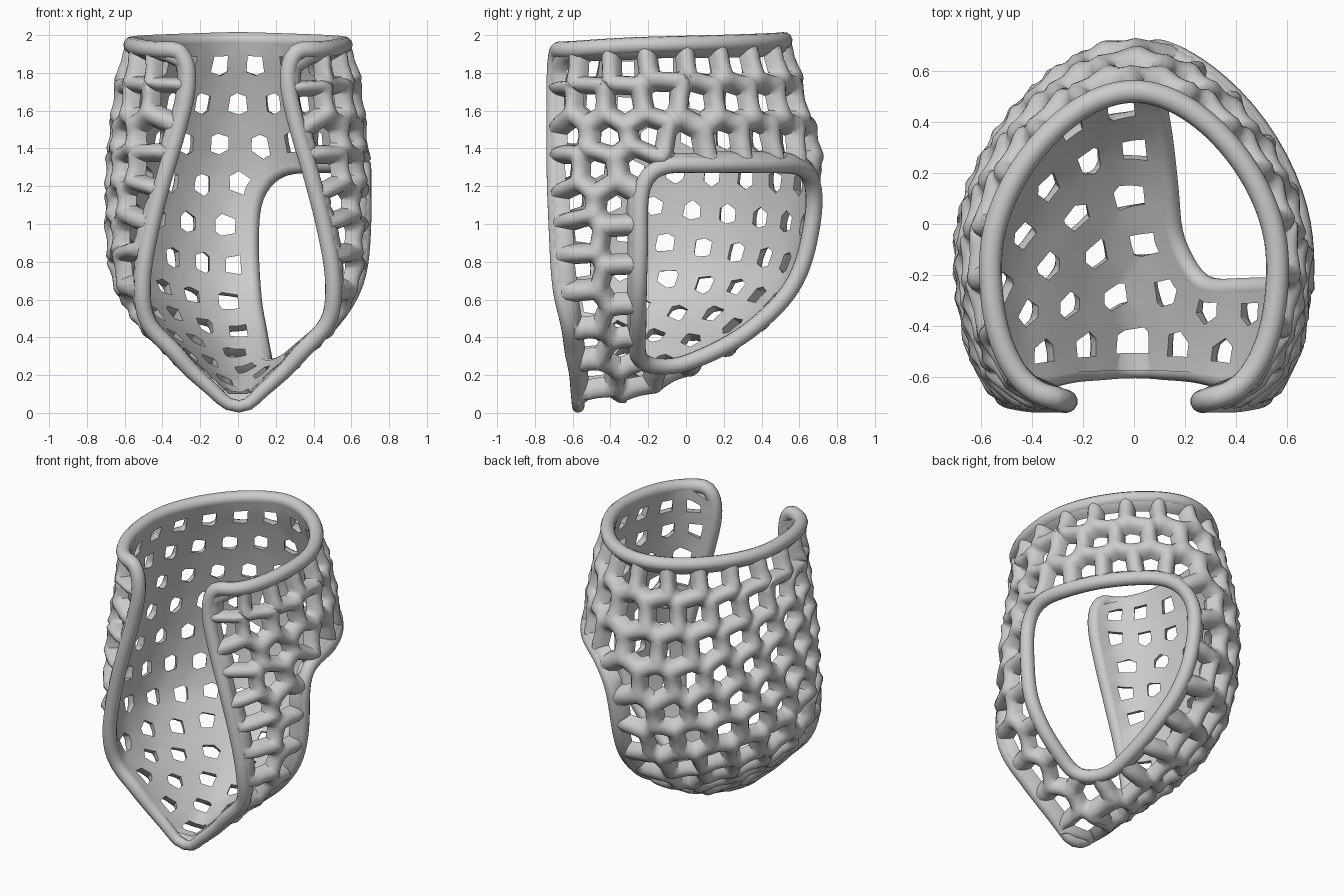
import bpy, bmesh, math
from mathutils import Vector, kdtree

if "Cube" in bpy.data.objects:
    bpy.data.objects.remove(bpy.data.objects["Cube"])

# Section levels of the inner wall: z, half width, y of widest point, y of back, x and y of front edge
LEVELS = [(0.05, 0.00, -.565, -.56, 0.00, -.57), (0.15, 0.10, -.55, -.28, .10, -.575),
          (0.25, 0.21, -.52, -.03, .21, -.58), (0.36, 0.32, -.48, .19, .31, -.59),
          (0.50, 0.46, -.35, .37, .44, -.61), (0.70, 0.58, -.20, .54, .48, -.63),
          (0.95, 0.62, -.12, .62, .45, -.64), (1.25, 0.62, -.12, .65, .38, -.65),
          (1.50, 0.60, -.13, .61, .31, -.65), (1.75, 0.57, -.15, .54, .26, -.65),
          (1.90, 0.53, -.15, .49, .29, -.64), (2.00, 0.50, -.15, .47, .42, -.60)]
# Centre line of the side window rim
WINDOW = [(.6, -.24, .9), (.6, -.23, 1.18), (.6, -.13, 1.3), (.58, .1, 1.31), (.42, .4, 1.31),
          (.2, .58, 1.29), (.08, .63, 1.15), (.06, .62, .9), (.07, .5, .65), (.1, .33, .46),
          (.13, .1, .31), (.16, -.08, .25), (.24, -.25, .31), (.41, -.26, .47), (.55, -.25, .68)]
WALL, RIM = 0.09, 0.045
COL, ROW = 0.2, 0.195
NV = NQ = 80
LOW = LEVELS[0][0]


def level(z):
    """Cubic interpolation of the section values at height z."""
    z = min(max(z, LOW), LEVELS[-1][0])
    i = max(k for k in range(len(LEVELS) - 1) if LEVELS[k][0] <= z)
    a, b = LEVELS[i], LEVELS[i + 1]
    p, n = LEVELS[max(i - 1, 0)], LEVELS[min(i + 2, len(LEVELS) - 1)]
    d = b[0] - a[0]
    t = (z - a[0]) / d
    out = []
    for k in range(1, 6):
        ma, mb = d * (b[k] - p[k]) / (b[0] - p[0]), d * (n[k] - a[k]) / (n[0] - a[0])
        out.append((2*t**3 - 3*t**2 + 1)*a[k] + (t**3 - 2*t**2 + t)*ma
                   + (3*t**2 - 2*t**3)*b[k] + (t**3 - t**2)*mb)
    return out


def walk(pts, f):
    """Point at fraction f of a polyline's length."""
    seg = [(b - a).length for a, b in zip(pts, pts[1:])]
    d = f * sum(seg)
    for a, b, l in zip(pts, pts[1:], seg):
        if d <= l:
            return a.lerp(b, d / l if l > 1e-9 else 0)
        d -= l
    return pts[-1].copy()


def section(z, f):
    """Half of a horizontal section: back centre to front edge."""
    w, yw, yb, xe, ye = level(z)
    beziers = [((0, yb), (.45*w, yb), (w, yw + .47*(yb - yw)), (w, yw)),
               ((w, yw), (w, yw + .6*(ye - yw)), (xe + .5*(w - xe), ye), (xe, ye))]
    pts = []
    for bz in beziers:
        for k in range(13):
            t = k / 12
            c = ((1-t)**3, 3*t*(1-t)**2, 3*t*t*(1-t), t**3)
            pts.append(Vector([sum(ci*p[j] for ci, p in zip(c, bz)) for j in (0, 1)] + [z]))
    return walk(pts, f)


# Surface grid: rows fan out between the back spine and the front edge
def column(top, f):
    return [section(top + (LOW - top) * k / 120, f) for k in range(121)]


spine, edge = column(1.96, 0), column(1.92, 1)
GRID, LEN = [], []
for i in range(NV + 1):
    zs, ze = walk(spine, i / NV).z, walk(edge, i / NV).z
    row = [section(zs + (ze - zs) * j / NQ, j / NQ) for j in range(NQ + 1)]
    row = [walk(row, j / NQ) for j in range(NQ + 1)]
    LEN.append(sum((b - a).length for a, b in zip(row, row[1:])))
    GRID.append([Vector((-p.x, p.y, p.z)) for p in row[:0:-1]] + row)
T = 0.5 * sum((b - a).length for c in (spine, edge) for a, b in zip(c, c[1:]))
W = 2 * NQ + 1


def tree_of(points):
    tree = kdtree.KDTree(len(points))
    for k, p in enumerate(points):
        tree.insert(p, k)
    tree.balance()
    return tree


# Flat samples of the surface with normals, and their (s, t) layout
P, NORM, AREA, FLAT = [], [], [], []
for i in range(NV + 1):
    for j in range(W):
        m = min(max(i, 2), NV - 4)
        dq = GRID[m][min(j + 2, W - 1)] - GRID[m][max(j - 2, 0)]
        dv = GRID[m - 2][j] - GRID[m + 2][j]
        n = dv.cross(dq)
        P.append(GRID[i][j])
        NORM.append(n.normalized())
        AREA.append(n.length * LEN[i] / LEN[m])
        FLAT.append((LEN[i] * (j - NQ) / NQ, T * i / NV))
surf_tree = tree_of(P)


def project(p, h=0):
    """Drop a point onto the wall and lift it by h."""
    k = surf_tree.find(p)[1]
    n = NORM[k]
    return p - n * (p - P[k]).dot(n) + n * h


# Border loops: outer edge and smooth window curve, both lying on the wall
outer = [g.copy() for g in GRID[0]] + [r[-1] for r in GRID[1:]] + [r[0] for r in GRID[-2:0:-1]]
outer = [a.lerp(b, f) for a, b in zip(outer, outer[1:] + outer[:1]) for f in (0, .5)]
window, flat_window = [], []
for k in range(len(WINDOW)):
    a, b, c, d = (project(Vector(WINDOW[(k + m) % len(WINDOW)])) for m in (-1, 0, 1, 2))
    for m in range(14):
        t = m / 14
        window.append(project(.5*(2*b + (c - a)*t + (2*a - 5*b + 4*c - d)*t*t
                                  + (3*b - a - 3*c + d)*t**3)))
        flat_window.append(FLAT[surf_tree.find(window[-1])[1]])
LOOPS = [outer, window]
border = outer + window
border_tree = tree_of(border)


def in_window(p):
    hit = False
    for (x1, y1), (x2, y2) in zip(flat_window, flat_window[1:] + flat_window[:1]):
        if (y1 > p[1]) != (y2 > p[1]) and p[0] < x1 + (p[1] - y1) * (x2 - x1) / (y2 - y1):
            hit = not hit
    return hit


CUT = [f[0] > 0 and in_window(f) for f in FLAT]

# Honeycomb centres, evened out over the wall
seeds = []
for r in range(14):
    for c in range(25):
        x, t = (c // 2 + c % 2) * (-1) ** c + .5 * ((r + 1) % 2), .12 + r * ROW
        i = round(t / T * NV)
        if i > NV or abs(x * COL) > LEN[i]:
            continue
        k = i * W + NQ + round(x * COL / LEN[i] * NQ)
        if not CUT[k] and border_tree.find(P[k])[2] > .055 and all((P[k] - s).length > .15 for s in seeds):
            seeds.append(P[k].copy())
for _ in range(14):
    tree = tree_of(seeds)
    acc = [[Vector(), 0] for _ in seeds]
    for p, a, cut in zip(P, AREA, CUT):
        if not cut:
            k = tree.find(p)[1]
            acc[k][0] += p * a
            acc[k][1] += a
    seeds = [project(v / a) if a else s for (v, a), s in zip(acc, seeds)]

# Cell corners: where three cells meet, or two cells meet on a border
tree = tree_of(seeds)
label = [tree.find(p)[1] for p in P]
corner = {}
for i in range(NV):
    for j in range(W - 1):
        k = i * W + j
        for tri in ((k, k + 1, k + W), (k + 1, k + W + 1, k + W)):
            key = frozenset(label[v] for v in tri)
            if len(key) == 3 and not any(CUT[v] for v in tri):
                corner[(key, -1)] = sum((P[v] for v in tri), Vector()) / 3
for n, loop in enumerate(LOOPS):
    ids = [tree.find(p)[1] for p in loop]
    for k in range(len(loop)):
        if ids[k] != ids[k - 1]:
            corner[(frozenset((ids[k], ids[k - 1])), n)] = loop[k]
members = {}
for key in corner:
    for s in key[0]:
        members.setdefault(s, []).append(key)

# Lattice shell: flat inside, rounded struts outside
RINGS = [(1, 1), (.85, .96), (.7, .83), (.58, .6), (.49, .25), (.44, 0), (1, 0)]
bm = bmesh.new()
for s, keys in members.items():
    if len(keys) < 3:
        continue
    n = NORM[surf_tree.find(seeds[s])[1]]
    ax = n.orthogonal().normalized()
    ay = n.cross(ax)
    keys.sort(key=lambda k: math.atan2((corner[k] - seeds[s]).dot(ay), (corner[k] - seeds[s]).dot(ax)))
    line = []
    for a, b in zip(keys, keys[1:] + keys[:1]):
        lone = a[1] >= 0 and b[1] >= 0 and len(a[0] & b[0]) == 1
        line.append((corner[a], 1 if a[1] < 0 else .85))
        for f in (.25, .5, .75):
            m = corner[a].lerp(corner[b], f)
            line.append((border[border_tree.find(m)[1]] if lone else m, .86 if f == .5 else .91))
    mid = sum((p for p, _ in line), Vector()) / len(line)
    rings = [[bm.verts.new(project(mid.lerp(p, f), h * g * WALL)) for p, g in line] for f, h in RINGS]
    for ra, rb in zip(rings, rings[1:]):
        for k in range(len(line)):
            bm.faces.new((ra[k - 1], ra[k], rb[k], rb[k - 1]))
bmesh.ops.remove_doubles(bm, verts=bm.verts, dist=5e-4)
bmesh.ops.recalc_face_normals(bm, faces=bm.faces)
mesh = bpy.data.meshes.new("lattice_shell")
bm.to_mesh(mesh)
shell = bpy.data.objects.new("lattice_shell", mesh)
bpy.context.collection.objects.link(shell)


def rim(name, loop):
    """Closed round tube along a border loop, thinner at the bottom tip."""
    cu = bpy.data.curves.new(name, 'CURVE')
    cu.dimensions, cu.bevel_depth, cu.bevel_resolution = '3D', RIM, 4
    pts = [project(p, .045) for p in loop]
    for _ in range(10):
        pts = [(pts[k-1] + 2*pts[k] + pts[(k+1) % len(pts)]) / 4 for k in range(len(pts))]
    pts = pts[::3]
    sp = cu.splines.new('POLY')
    sp.points.add(len(pts) - 1)
    for q, p in zip(sp.points, pts):
        q.co, q.radius = (*p, 1), 1 - .3 * max(0, 1 - p.z / .3)
    sp.use_cyclic_u = True
    ob = bpy.data.objects.new(name, cu)
    bpy.context.collection.objects.link(ob)
    return ob


# Rims around the outer border and the side window
for ob in [shell, rim("outer_rim", outer), rim("window_rim", window)]:
    bpy.ops.object.select_all(action='DESELECT')
    ob.select_set(True)
    bpy.context.view_layer.objects.active = ob
    if ob.type == 'CURVE':
        bpy.ops.object.convert(target='MESH')
    bpy.ops.object.shade_smooth_by_angle(angle=math.radians(50))
